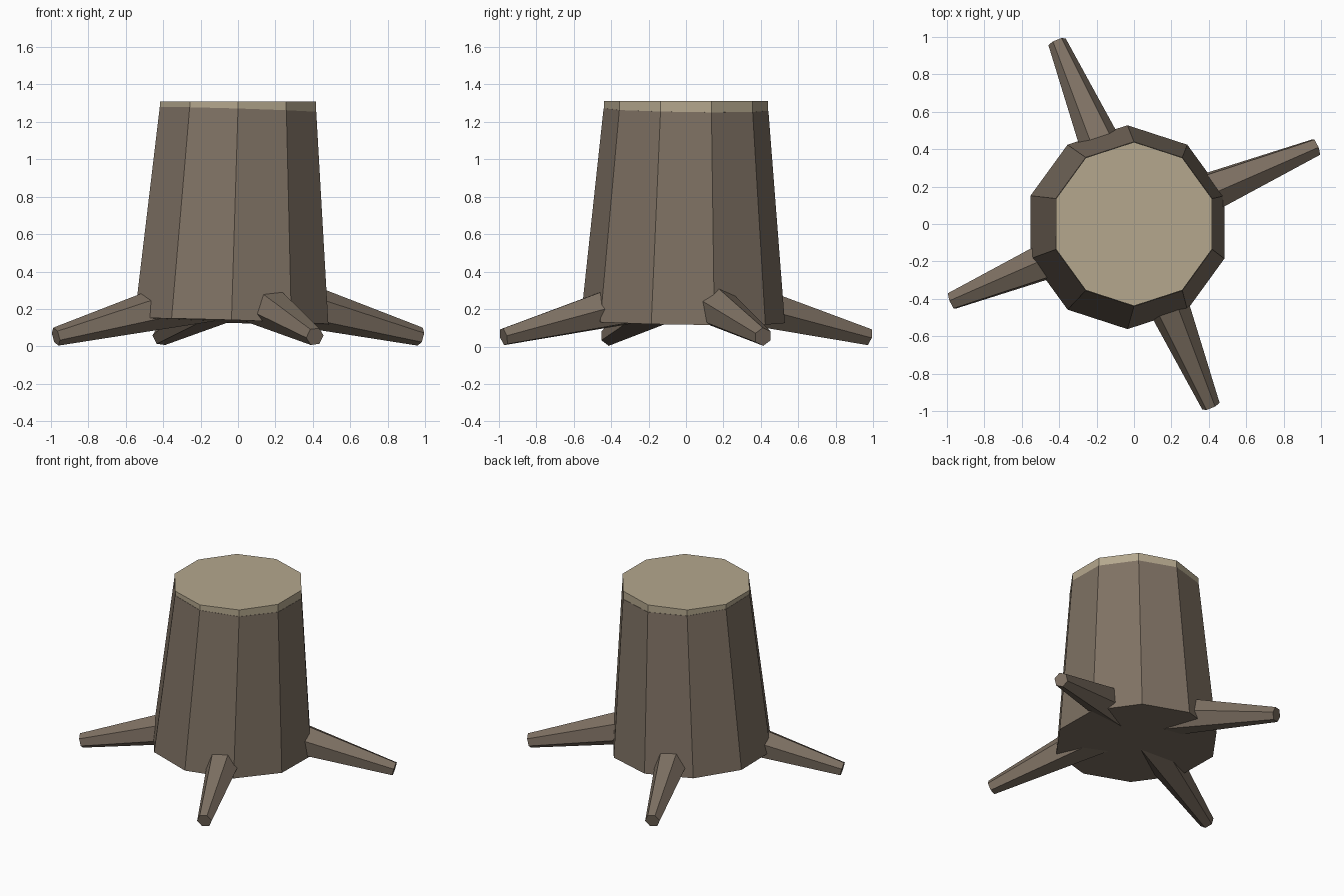
import bpy, bmesh, math
from mathutils import Vector, Matrix

if "Cube" in bpy.data.objects:
    bpy.data.objects.remove(bpy.data.objects["Cube"])


def material(name, rgb):
    m = bpy.data.materials.new(name)
    m.diffuse_color = (*rgb, 1)
    m.use_nodes = True
    m.node_tree.nodes["Principled BSDF"].inputs["Base Color"].default_value = m.diffuse_color
    return m


def tapered(name, start, end, r_start, r_end, sides, mat):
    """Flat-shaded tapered prism running from start to end."""
    start, end = Vector(start), Vector(end)
    axis = end - start
    turn = Vector((0, 0, 1)).rotation_difference(axis).to_matrix().to_4x4()
    bm = bmesh.new()
    bmesh.ops.create_cone(bm, cap_ends=True, segments=sides, radius1=r_start,
                          radius2=r_end, depth=axis.length,
                          matrix=Matrix.Translation((start + end) / 2) @ turn)
    mesh = bpy.data.meshes.new(name)
    bm.to_mesh(mesh)
    bm.free()
    mesh.materials.append(mat)
    obj = bpy.data.objects.new(name, mesh)
    bpy.context.collection.objects.link(obj)
    return obj


bark = material("bark", (0.21, 0.165, 0.125))
wood = material("cut_wood", (0.46, 0.39, 0.27))

# Slightly leaning trunk and the level cut face on top
tapered("trunk", (-0.035, -0.017, 0.133), (0, 0, 1.265), 0.545, 0.44, 10, bark)
tapered("cut_top", (0, 0, 1.21), (0, 0, 1.31), 0.438, 0.438, 10, wood)

# Four roots sloping down and outward
for i, side in enumerate(("right", "back", "left", "front")):
    a = math.radians(22.9 + 90 * i)
    c, s = math.cos(a), math.sin(a)
    tapered(side + "_root", (0.12 * c, 0.12 * s, 0.284),
            (1.057 * c, 1.057 * s, 0.052), 0.146, 0.05, 6, bark)
